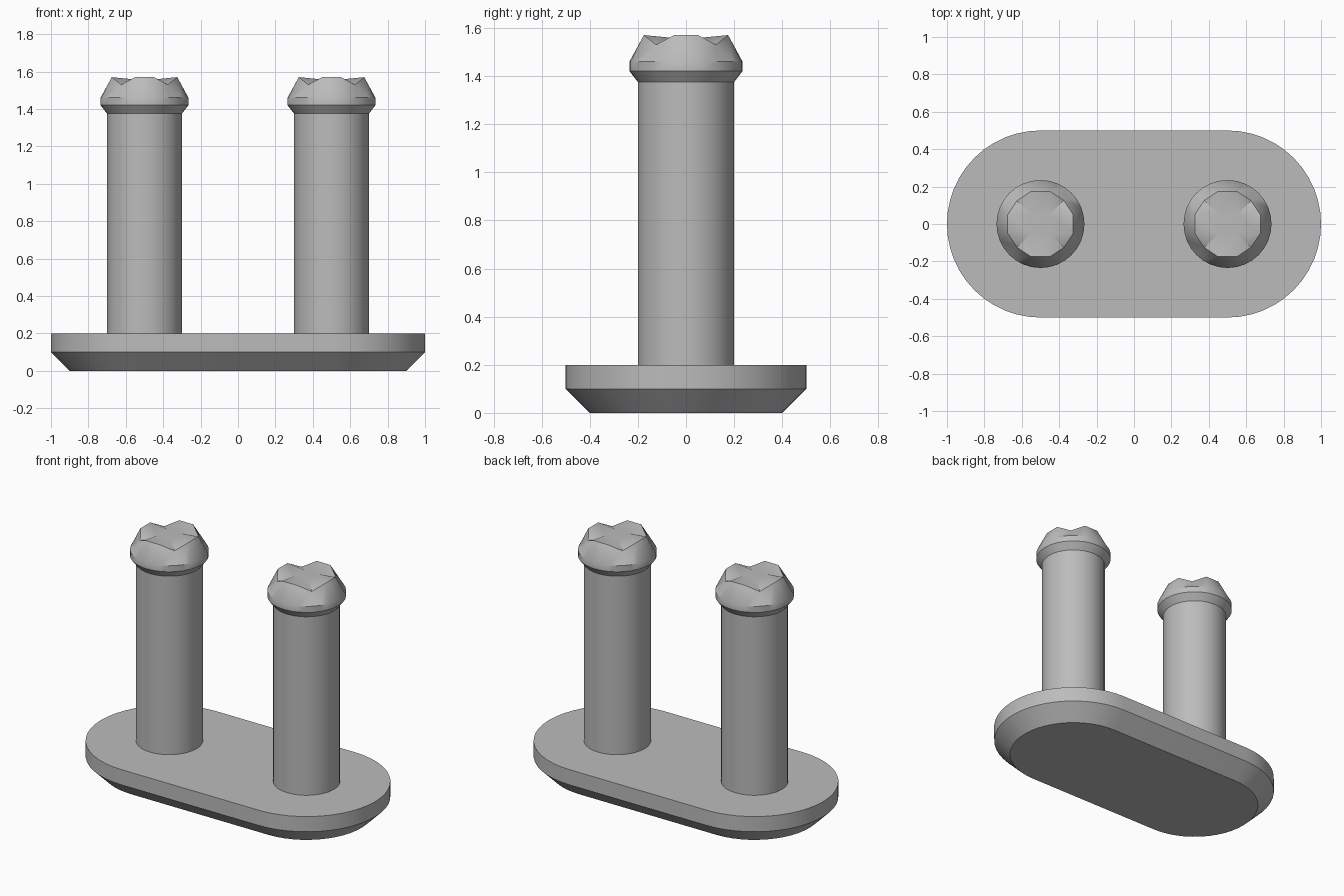
import bpy, bmesh, math

cube = bpy.data.objects.get("Cube")
if cube:
    bpy.data.objects.remove(cube, do_unlink=True)

grey = bpy.data.materials.new("mid_grey")
grey.use_nodes = True
grey.diffuse_color = (0.5, 0.5, 0.5, 1)
grey.node_tree.nodes["Principled BSDF"].inputs["Base Color"].default_value = (0.5, 0.5, 0.5, 1)


def finish(bm, name, x=0, angle=30):
    """Turn a bmesh into a smooth shaded object with sharp edges kept."""
    bmesh.ops.recalc_face_normals(bm, faces=bm.faces)
    mesh = bpy.data.meshes.new(name)
    bm.to_mesh(mesh)
    bm.free()
    mesh.materials.append(grey)
    obj = bpy.data.objects.new(name, mesh)
    obj.location.x = x
    bpy.context.collection.objects.link(obj)
    bpy.ops.object.select_all(action='DESELECT')
    obj.select_set(True)
    bpy.context.view_layer.objects.active = obj
    bpy.ops.object.shade_smooth_by_angle(angle=math.radians(angle))
    return obj


def add_ring(bm, points):
    return [bm.verts.new(p) for p in points]


def bridge(bm, a, b):
    n = len(a)
    for i in range(n):
        bm.faces.new((a[i], a[(i + 1) % n], b[(i + 1) % n], b[i]))


def circle(r, z, n=32):
    return [(r * math.cos(math.tau * i / n), r * math.sin(math.tau * i / n), z)
            for i in range(n)]


def stadium(r, z, n=24):
    pts = []
    for cx, start in ((0.5, -math.pi / 2), (-0.5, math.pi / 2)):
        for i in range(n + 1):
            a = start + math.pi * i / n
            pts.append((cx + r * math.cos(a), r * math.sin(a), z))
    return pts


# Base plate with a chamfered underside
bm = bmesh.new()
rings = [add_ring(bm, stadium(r, z)) for r, z in ((0.4, 0), (0.5, 0.1), (0.5, 0.2))]
for low, high in zip(rings, rings[1:]):
    bridge(bm, low, high)
bm.faces.new(rings[0])
bm.faces.new(rings[-1])
finish(bm, "base_plate")


def make_post(name, x):
    # Shaft and flared collar
    bm = bmesh.new()
    profile = ((0.2, 0.2), (0.2, 1.375), (0.235, 1.42), (0.235, 1.46))
    rings = [add_ring(bm, circle(r, z)) for r, z in profile]
    for low, high in zip(rings, rings[1:]):
        bridge(bm, low, high)
    rim, n = rings[-1], 32

    # Cross shaped crown: four raised arms with valleys on the diagonals
    centre = bm.verts.new((0, 0, 1.555))
    arms, valleys, inner = [], [], []
    for k in range(4):
        a = k * math.pi / 2
        c, s = math.cos(a), math.sin(a)

        def turned(px, py, z):
            return bm.verts.new((px * c - py * s, px * s + py * c, z))
        arms.append((turned(0.175, -0.05, 1.57), turned(0.175, 0.05, 1.57)))
        valleys.append(turned(0.125, 0.125, 1.53))
        inner.append(turned(0.05, 0.05, 1.558))
    for k in range(4):
        (a0, a1), v, i1, i0 = arms[k], valleys[k], inner[k], inner[k - 1]
        b0 = arms[(k + 1) % 4][0]
        bm.faces.new((a0, a1, i1, i0))
        bm.faces.new((a1, v, i1))
        bm.faces.new((v, b0, i1))
        bm.faces.new((i0, i1, centre))
        # Faceted shoulder from the round rim up to the crown
        r = [rim[(8 * k + j) % n] for j in range(-2, 7)]
        bm.faces.new((r[0], r[1], a0))
        bm.faces.new((r[1], r[2], r[3], a1, a0))
        bm.faces.new((r[3], r[4], a1))
        bm.faces.new((r[4], r[5], v, a1))
        bm.faces.new((r[5], r[6], v))
        bm.faces.new((r[6], r[7], v))
        bm.faces.new((r[7], r[8], b0, v))
    bmesh.ops.triangulate(bm, faces=[f for f in bm.faces if len(f.verts) > 4])
    finish(bm, name, x)


make_post("left_post", 0.5)
make_post("right_post", -0.5)
